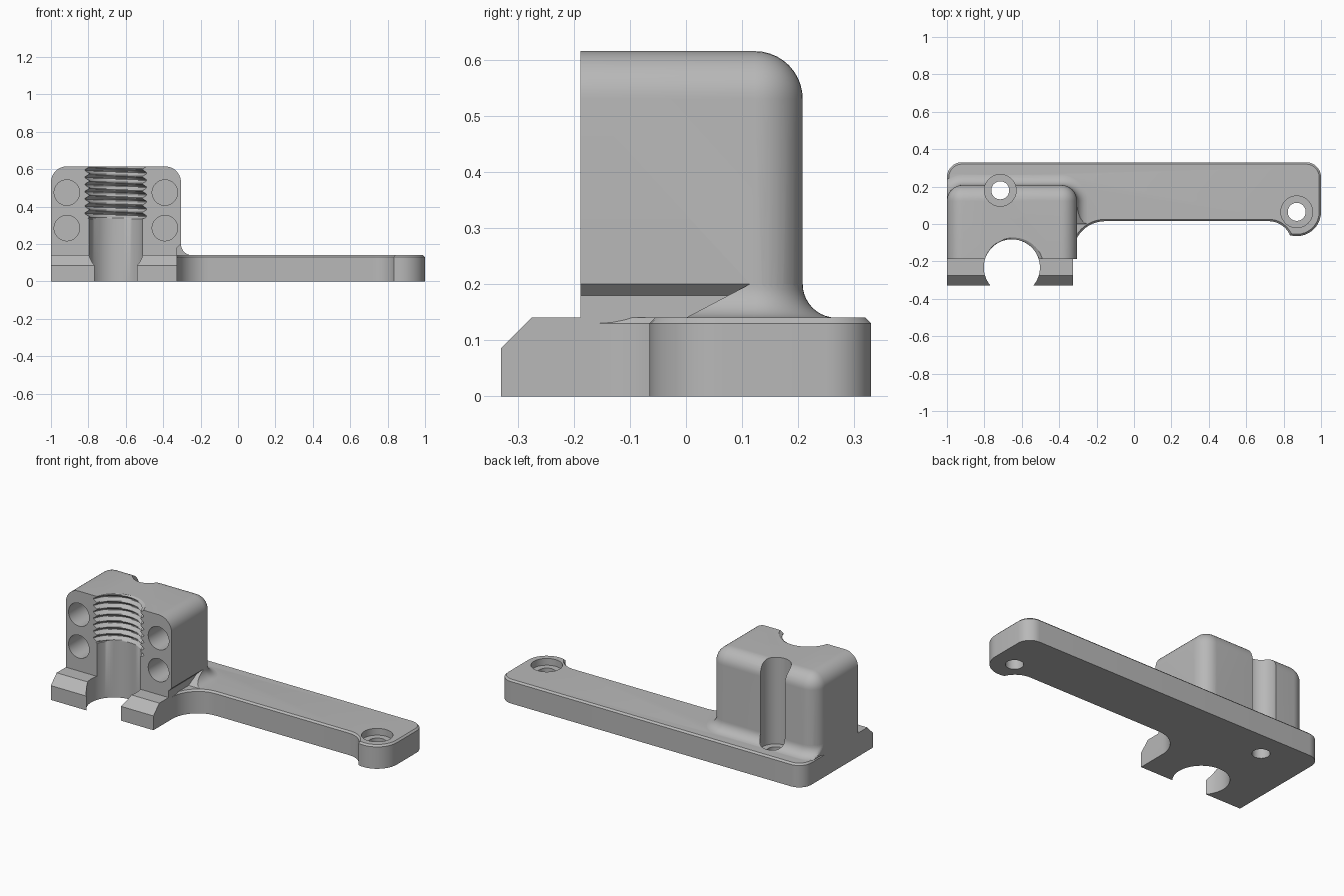
import bpy, bmesh
from math import sin, cos, pi, radians
from mathutils import Vector

if "Cube" in bpy.data.objects:
    bpy.data.objects.remove(bpy.data.objects["Cube"])

grey = bpy.data.materials.new("plain grey")
grey.use_nodes = True
grey.diffuse_color = (0.48, 0.48, 0.48, 1)
grey.node_tree.nodes["Principled BSDF"].inputs["Base Color"].default_value = (0.48, 0.48, 0.48, 1)


def finish(name, bm):
    bmesh.ops.recalc_face_normals(bm, faces=bm.faces)
    mesh = bpy.data.meshes.new(name)
    bm.to_mesh(mesh)
    bm.free()
    mesh.materials.append(grey)
    obj = bpy.data.objects.new(name, mesh)
    bpy.context.collection.objects.link(obj)
    return obj


def loft(name, rings):
    """Closed solid through rings with equal point counts."""
    bm = bmesh.new()
    loops = [[bm.verts.new(p) for p in ring] for ring in rings]
    n = len(loops[0])
    for a, b in zip(loops, loops[1:]):
        for i in range(n):
            bm.faces.new((a[i], a[(i + 1) % n], b[(i + 1) % n], b[i]))
    bm.faces.new(loops[0][::-1])
    bm.faces.new(loops[-1])
    return finish(name, bm)


def arc(cx, cy, r, start, end, steps=12):
    angles = [radians(start + (end - start) * i / steps) for i in range(steps + 1)]
    return [(cx + r * cos(a), cy + r * sin(a)) for a in angles]


def cylinder(name, x, y, r, z0, z1):
    ring = arc(x, y, r, 0, 352.5, 47)
    return loft(name, [[(px, py, z) for px, py in ring] for z in (z0, z1)])


def boolean(target, other, operation):
    mod = target.modifiers.new(operation, "BOOLEAN")
    mod.operation, mod.object, mod.solver = operation, other, "EXACT"
    bpy.context.view_layer.objects.active = target
    bpy.ops.object.modifier_apply(modifier=mod.name)
    bpy.data.objects.remove(other)


# Long base plate with a rounded lobe and a chamfered top rim
outline = (arc(0.92, 0.25, 0.08, 0, 90) + arc(-0.92, 0.25, 0.08, 90, 180)
           + [(-1, -0.155)] + arc(-0.155, -0.155, 0.17, 180, 90)
           + arc(0.72, -0.109, 0.124, 90, 23) + arc(0.87, 0.065, 0.13, 256, 360))
bm = bmesh.new()
base = bm.faces.new([bm.verts.new((x, y, 0)) for x, y in outline])
top = bmesh.ops.extrude_face_region(bm, geom=[base])["geom"]
bmesh.ops.translate(bm, vec=(0, 0, 0.14), verts=[g for g in top if isinstance(g, bmesh.types.BMVert)])
rim = [e for e in bm.edges if all(v.co.z > 0.13 for v in e.verts)]
bmesh.ops.bevel(bm, geom=rim, offset=0.01, segments=1, affect="EDGES")
bracket = finish("mounting_bracket", bm)

# Front foot with a sloped nose
foot_profile = [(-0.33, 0), (0.12, 0), (0.12, 0.14), (-0.275, 0.14), (-0.33, 0.085)]
foot = loft("foot", [[(x, y, z) for y, z in foot_profile] for x in (-1, -0.325)])

# Upright clamp block, rounded on top and at the back
bm = bmesh.new()
bmesh.ops.create_cube(bm, size=1)
low, high = Vector((-1, -0.188, 0.05)), Vector((-0.305, 0.208, 0.615))
for v in bm.verts:
    v.co = [lo if c < 0 else hi for c, lo, hi in zip(v.co, low, high)]
rounded = []
for e in bm.edges:
    mid = (e.verts[0].co + e.verts[1].co) / 2
    on_top, on_back, on_front = mid.z > 0.6, mid.y > 0.2, mid.y < -0.18
    upright = abs(e.verts[0].co.z - e.verts[1].co.z) > 0.1
    if (on_top and not on_front) or (upright and on_back):
        rounded.append(e)
bmesh.ops.bevel(bm, geom=rounded, offset=0.085, segments=10, profile=0.5, affect="EDGES")
block = finish("clamp_block", bm)

# Sloped undercut along the inner side of the block
under = [(-0.325, 0), (-0.25, 0), (-0.25, 0.255), (-0.325, 0.18)]
boolean(block, loft("undercut", [[(x, y, z) for x, z in under] for y in (-0.4, 0.4)]), "DIFFERENCE")

# Concave fillet flaring from the block onto the plate
rings = []
for i in range(11):
    t = pi / 2 * i / 10
    d, z = 0.06 * (1 - cos(t)), 0.2 - 0.06 * sin(t)
    ring = arc(-0.39, 0.123, 0.085 + d, 0, 90) + arc(-0.915, 0.123, 0.085 + d, 90, 180)
    front = 1.9 * (z - 0.14)
    ring += [(-1, front), (-0.305 + d, front)]
    rings.append([(max(x, -1), y, z - (0.001 if i == 10 else 0)) for x, y in ring])
fillet = loft("base_fillet", rings)

for part in (foot, block, fillet):
    boolean(bracket, part, "UNION")

# Open bore, plain below and helically threaded above
pitch, segments = 0.0385, 72
heights = [-0.1, 0.335] + [0.338 + pitch * k / 8 for k in range(66)]
rings = []
for z in heights:
    ring = []
    for s in range(segments):
        turn = s / segments
        wave = abs(((z / pitch - turn) % 1) * 2 - 1)
        depth = min(max(wave * 1.4 - 0.2, 0), 1) if z > 0.336 else 0
        r = 0.15 + 0.021 * depth
        ring.append((-0.653 + r * cos(2 * pi * turn), -0.232 + r * sin(2 * pi * turn), z))
    rings.append(ring)
bore = loft("threaded_bore", rings)
bm = bmesh.new()
bm.from_mesh(bore.data)
bmesh.ops.triangulate(bm, faces=bm.faces)
bm.to_mesh(bore.data)
bm.free()
boolean(bracket, bore, "DIFFERENCE")

# Counterbored screw holes
for x, y in ((-0.715, 0.18), (0.87, 0.065)):
    boolean(bracket, cylinder("screw_hole", x, y, 0.048, -0.1, 0.3), "DIFFERENCE")
    boolean(bracket, cylinder("counterbore", x, y, 0.085, 0.1, 0.8), "DIFFERENCE")

# Four blind holes in the front face
for x in (-0.915, -0.391):
    for z in (0.475, 0.285):
        ring = arc(x, z, 0.068, 0, 352.5, 47)
        hole = loft("front_hole", [[(px, y, pz) for px, pz in ring] for y in (-0.3, 0.03)])
        boolean(bracket, hole, "DIFFERENCE")

bpy.ops.object.select_all(action="DESELECT")
bracket.select_set(True)
bpy.context.view_layer.objects.active = bracket
bpy.ops.object.shade_smooth_by_angle(angle=radians(30))
